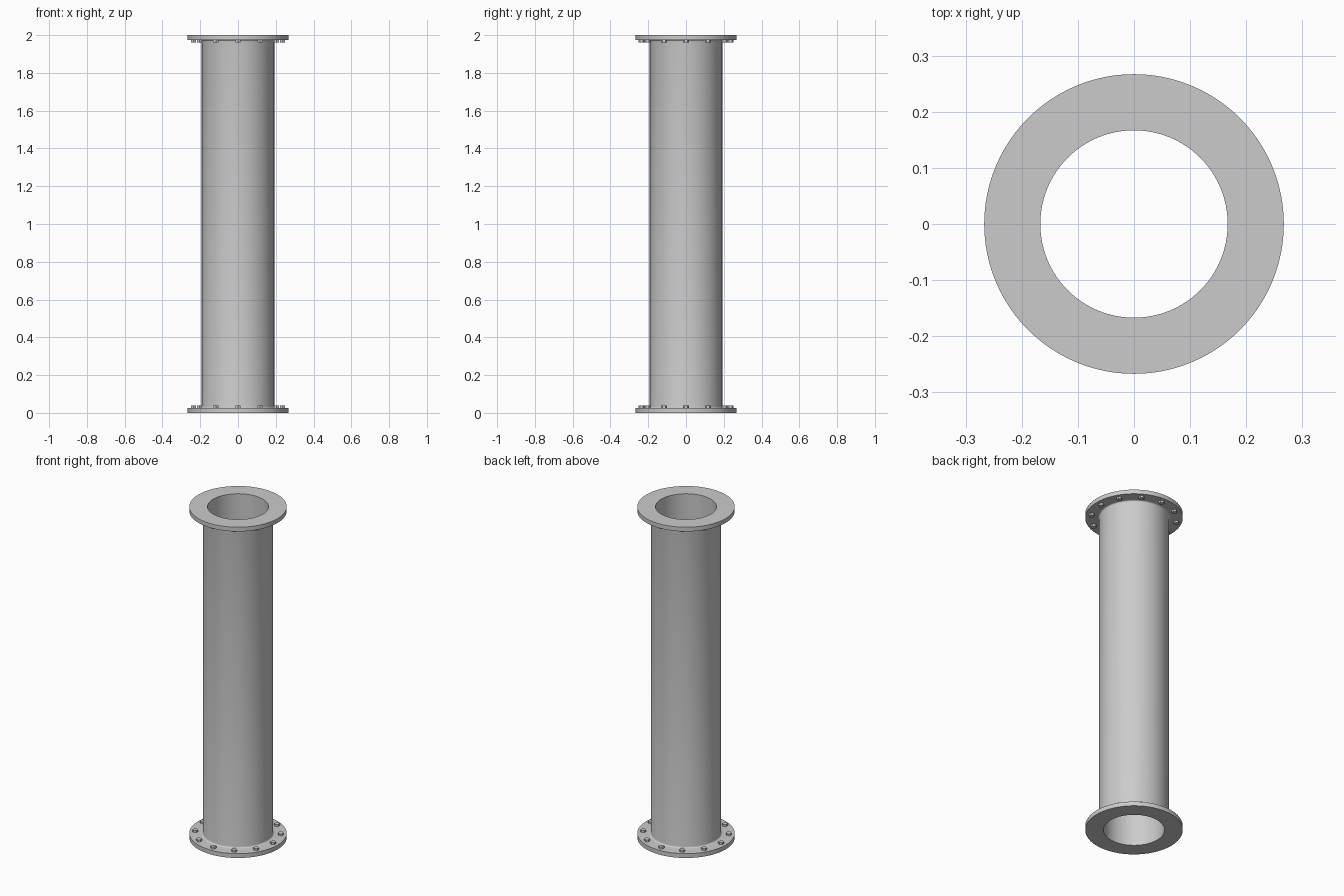
import bpy, bmesh, math

if "Cube" in bpy.data.objects:
    bpy.data.objects.remove(bpy.data.objects["Cube"])

SEG = 96
R_IN, R_OUT, R_FLANGE = 0.167, 0.192, 0.267
T = 0.026          # flange thickness
FILLET = 0.008     # weld fillet between tube and flange


def finish(name, bm):
    bmesh.ops.recalc_face_normals(bm, faces=bm.faces)
    me = bpy.data.meshes.new(name)
    bm.to_mesh(me)
    bm.free()
    ob = bpy.data.objects.new(name, me)
    bpy.context.collection.objects.link(ob)
    bpy.ops.object.select_all(action='DESELECT')
    ob.select_set(True)
    bpy.context.view_layer.objects.active = ob
    bpy.ops.object.shade_smooth_by_angle(angle=math.radians(30))
    return ob


# pipe: closed profile (radius, height) revolved around z
def fillet(z, s):
    pts = []
    for i in range(5):
        a = math.pi / 2 * i / 4
        pts.append((R_OUT + FILLET * (1 - math.sin(a)), z + s * FILLET * (1 - math.cos(a))))
    return pts


profile = [(R_IN, 0), (R_FLANGE, 0), (R_FLANGE, T)]
profile += fillet(T, 1) + fillet(2 - T, -1)[::-1]
profile += [(R_FLANGE, 2 - T), (R_FLANGE, 2), (R_IN, 2)]

bm = bmesh.new()
rings = []
for k in range(SEG):
    a = 2 * math.pi * k / SEG
    rings.append([bm.verts.new((r * math.cos(a), r * math.sin(a), z)) for r, z in profile])
n = len(profile)
for k in range(SEG):
    A, B = rings[k], rings[(k + 1) % SEG]
    for i in range(n):
        j = (i + 1) % n
        bm.faces.new((A[i], B[i], B[j], A[j]))
finish("flanged_pipe", bm)


# hex bolt heads on the inner side of each flange
def bolts(name, z, count=12, radius=0.235):
    bm = bmesh.new()
    for k in range(count):
        a = 2 * math.pi * k / count
        res = bmesh.ops.create_cone(bm, cap_ends=True, segments=6, radius1=0.016,
                                    radius2=0.016, depth=0.014)
        bmesh.ops.translate(bm, verts=res["verts"],
                            vec=(radius * math.cos(a), radius * math.sin(a), z))
    return finish(name, bm)


bolts("lower_bolts", T + 0.005)
bolts("upper_bolts", 2 - T - 0.005)
